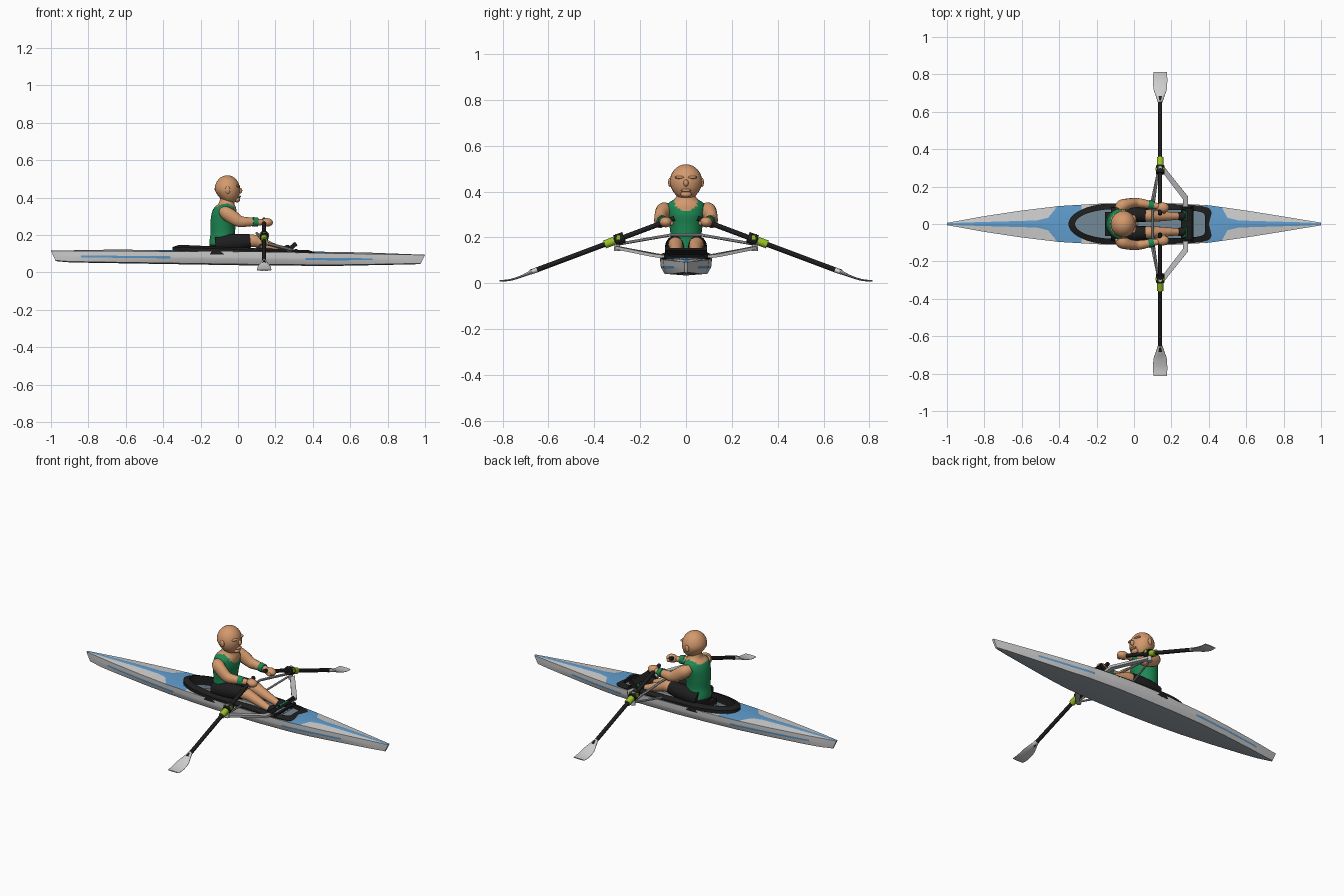
import bpy, bmesh, math
from mathutils import Vector, Matrix

if "Cube" in bpy.data.objects:
    bpy.data.objects.remove(bpy.data.objects["Cube"])

def mat(name, r, g, b):
    m = bpy.data.materials.new(name)
    m.diffuse_color = (r, g, b, 1)
    m.use_nodes = True
    m.node_tree.nodes["Principled BSDF"].inputs["Base Color"].default_value = m.diffuse_color
    return m

WHITE = mat("hull_white", .62, .62, .62)
BLUE = mat("deck_blue", .12, .34, .62)
FLOOR = mat("cockpit_grey_blue", .17, .25, .31)
UNDER = mat("underside_grey", .32, .37, .41)
BLACK = mat("black", .013, .013, .013)
SILVER = mat("silver", .5, .5, .5)
LIME = mat("lime", .32, .54, .02)
GREEN = mat("vest_green", .012, .25, .09)
SKIN = mat("skin", .65, .32, .155)

def finish(name, bm, mats, rule=None, angle=40):
    bmesh.ops.recalc_face_normals(bm, faces=bm.faces)
    if rule:
        for f in bm.faces:
            f.material_index = rule(f.calc_center_median())
    me = bpy.data.meshes.new(name)
    bm.to_mesh(me)
    bm.free()
    for m in mats:
        me.materials.append(m)
    me.polygons.foreach_set("use_smooth", [True] * len(me.polygons))
    me.set_sharp_from_angle(angle=math.radians(angle))
    ob = bpy.data.objects.new(name, me)
    bpy.context.collection.objects.link(ob)
    return ob

def interp(table, x):
    for (x0, y0), (x1, y1) in zip(table, table[1:]):
        if x <= x1:
            return y0 + (y1 - y0) * max(0, (x - x0) / (x1 - x0))
    return table[-1][1]

def catmull(rows, n):
    # smooth the rows of a sweep
    out = []
    for i in range(len(rows) - 1):
        p = [rows[max(0, min(len(rows) - 1, i + k))] for k in (-1, 0, 1, 2)]
        for j in range(n):
            t = j / n
            out.append([.5 * (2*b + (c-a)*t + (2*a-5*b+4*c-d)*t*t + (3*b-a-3*c+d)*t**3)
                        for a, b, c, d in zip(*p)])
    return out + [list(rows[-1])]

def sweep(name, rows, mats, side=(0, 0, 1), n=14, smooth=4, rule=None):
    # rows are x, y, z, half width along side, half width across
    rows = catmull(rows, smooth) if smooth > 1 else rows
    bm = bmesh.new()
    pts = [Vector(r[:3]) for r in rows]
    rings = []
    for i, r in enumerate(rows):
        t = (pts[min(i + 1, len(pts) - 1)] - pts[max(i - 1, 0)]).normalized()
        u = Vector(side)
        u = (u - t * u.dot(t)).normalized()
        v = t.cross(u)
        k = math.sqrt(2) if n == 4 else 1
        ring = []
        for j in range(n):
            a = math.tau * (j + .5) / n
            ring.append(bm.verts.new(pts[i] + u * math.cos(a) * r[3] * k + v * math.sin(a) * r[4] * k))
        rings.append(ring)
    for a, b in zip(rings, rings[1:]):
        for j in range(n):
            bm.faces.new((a[j], a[(j+1) % n], b[(j+1) % n], b[j]))
    bm.faces.new(rings[0])
    bm.faces.new(rings[-1])
    return finish(name, bm, mats, rule)

def ball(name, c, r, m, tilt=0, shape=None):
    bm = bmesh.new()
    bmesh.ops.create_uvsphere(bm, u_segments=24, v_segments=16, radius=1)
    for v in bm.verts:
        if shape:
            v.co = shape(v.co)
        v.co = Vector(c) + Matrix.Rotation(tilt, 3, 'Y') @ Vector([a * b for a, b in zip(v.co, r)])
    return finish(name, bm, [m], angle=80)

def box(name, c, size, m, tilt=0):
    bm = bmesh.new()
    bmesh.ops.create_cube(bm, size=1)
    for v in bm.verts:
        v.co = Vector(c) + Matrix.Rotation(tilt, 3, 'Y') @ Vector([a * b for a, b in zip(v.co, size)])
    return finish(name, bm, [m])

# Hull: lofted stations, with the cockpit well sunk into the deck
WIDTH = [(-1, .006), (-.8, .042), (-.6, .072), (-.4, .096), (-.2, .108), (0, .113),
         (.2, .112), (.4, .1), (.6, .072), (.8, .04), (1, .007)]
STRIPE = [(-1, .001), (-.9, .005), (-.52, .016), (-.46, .03), (-.41, .09), (-.34, .09),
          (.39, .09), (.47, .085), (.5, .03), (.56, .016), (.9, .006), (1, .001)]
DECK = [(-1, .115), (0, .11), (1, .093)]
KEEL = [(-1, .06), (-.9, .053), (0, .038), (.5, .034), (1, .044)]

def well(x):
    a, p = (.22, 2) if x < -.1 else (.49, 8)
    d = abs(x + .1) / a
    return .08 * (1 - d ** p) ** (1 / p) if d < 1 else 0

def in_well(x):
    return -.32 < x < .39

def build_hull():
    xs = sorted(set([round(-1 + i * .04, 3) for i in range(51)] +
                    [-.319, -.315, -.305, -.29, .31, .315, .37, .38, .386, .389, .395, -.46, -.42, .47, .5]))
    bm = bmesh.new()
    rings = []
    for x in xs:
        w, zd, zb = interp(WIDTH, x), interp(DECK, x), interp(KEEL, x)
        s = min(well(x) if in_well(x) else interp(STRIPE, x), w * .95)
        crown = .008 * min(1, w / .06)
        zc, zs = zd + crown, zd + crown * (1 - s / w)
        if in_well(x):
            zc = zs = .07 if x < .312 else .1
        s2 = min(s + .003, w * .98)
        zz = lambda f: zb + (zd - zb) * f
        half = [(0, zc), (s, zs), (s2, zd + crown * (1 - s2 / w)), (w, zd), (w * .99, zz(.62)),
                (w * .97, zz(.45)), (w * .84, zz(.08)), (0, zb)]
        ring = []
        for y, z in half + [(-y, z) for y, z in half[-2:0:-1]]:
            rake = .025 * (zd - z) / (zd - zb) * max(0, (abs(x) - .9) / .1)
            ring.append(bm.verts.new((x - math.copysign(max(0, rake), x), y, z)))
        rings.append(ring)
    mats = [WHITE, BLUE, FLOOR, UNDER]
    for i, (a, b) in enumerate(zip(rings, rings[1:])):
        x = (xs[i] + xs[i + 1]) / 2
        for j in range(14):
            f = bm.faces.new((a[j], a[(j+1) % 14], b[(j+1) % 14], b[j]))
            k = min(j, 13 - j)
            if k < 2:
                f.material_index = 2 if in_well(x) else 1
            elif k == 2:
                f.material_index = 1 if -.42 < x < -.28 or .38 < x < .47 else 0
            elif k == 4:
                f.material_index = 1 if -.86 < x < -.36 or .36 < x < .72 else 0
            elif k == 6:
                f.material_index = 3
    bm.faces.new(rings[0])
    bm.faces.new(rings[-1])
    finish("hull", bm, mats, angle=30)

build_hull()

# Cockpit rim: round at the stern, square at the bow
def rim_point(t, rear, front, w):
    c, s = math.cos(t), math.sin(t)
    a, p = (front, 8) if c > 0 else (rear, 2)
    x = -.1 + math.copysign(a * abs(c) ** (2 / p), c)
    return x, math.copysign(w * abs(s) ** (2 / p), s) * (1 - .2 * max(0, x))

bm = bmesh.new()
rings = []
for i in range(96):
    t = math.tau * (i + .5) / 96
    xo, yo = rim_point(t, .25, .515, .111)
    xi, yi = rim_point(t, .215, .48, .079)
    top = .134 - .038 * xo
    rings.append([bm.verts.new(p) for p in ((xo, yo, .095), (xo, yo, top - .012), (xi, yi, top), (xi, yi, .09))])
for i in range(96):
    a, b = rings[i], rings[(i + 1) % 96]
    for j in range(4):
        bm.faces.new((a[j], a[(j+1) % 4], b[(j+1) % 4], b[j]))
finish("cockpit_rim", bm, [BLACK])

# Seat, rails and footboard
box("seat", (-.09, 0, .1), (.13, .13, .03), BLACK)
box("footboard", (.285, 0, .125), (.075, .18, .012), BLACK, -.7)
box("board_crossbar", (.312, 0, .118), (.014, .19, .012), BLACK)
for s in (-1, 1):
    box("seat_rail", (.08, s * .03, .078), (.4, .01, .012), SILVER)
    box("foot_strap", (.272, s * .045, .127), (.02, .05, .012), GREEN, -.7)
    box("board_edge", (.28, s * .085, .13), (.08, .012, .02), BLACK, -.7)

# Rigger: arch over the legs, with a broad stay on each side
sweep("rigger_arch", [(.13, -.3, .17, .007, .007), (.1, -.07, .21, .007, .007), (.1, .07, .21, .007, .007),
                      (.13, .3, .17, .007, .007)], [SILVER], n=8, smooth=1)
for s in (-1, 1):
    sweep("rigger_stay", [(.275, s * .095, .115, .007, .013), (.275, s * .14, .122, .007, .015),
                          (.15, s * .3, .155, .007, .013)], [SILVER], n=4, smooth=1)
    sweep("rigger_brace", [(.09, s * .1, .12, .006, .006), (.13, s * .29, .155, .006, .006)], [SILVER], n=8, smooth=1)
    sweep("oarlock_pin", [(.14, s * .3, .14, .014, .014), (.14, s * .3, .215, .01, .01)], [SILVER], (1, 0, 0), smooth=1)

    # Oar: shaft, lock, collar and curved blade
    oz = lambda y: .272 - (y - .08) * .374
    def tube(name, y0, y1, r, m):
        sweep(name, [(.14, s * y, oz(y), r, r) for y in (y0, y1)], [m], (1, 0, 0), smooth=1)
    tube("oar_shaft", .05, .68, .011, BLACK)
    tube("oarlock", .27, .31, .024, BLACK)
    tube("oar_collar", .312, .355, .018, LIME)
    box("lock_gate", (.14, s * .295, .2), (.05, .016, .02), LIME)
    sweep("oar_blade", [(.14, s * .65, oz(.65), .012, .012), (.14, s * .685, .044, .024, .008),
                        (.14, s * .72, .029, .036, .005), (.14, s * .77, .014, .039, .004),
                        (.14, s * .813, .011, .037, .003)], [WHITE], (1, 0, 0))

# Rower's torso: shorts, vest with scooped neck, bare neck
def vest(c):
    if c.z < .15:
        return 1
    scoop = .318 + 7 * c.y * c.y if c.x > -.07 else .35
    return 2 if c.z > .366 or (abs(c.y) < .05 and c.z > scoop) else 0
sweep("torso", [(-.08, 0, .11, .08, .06), (-.085, 0, .15, .078, .068), (-.082, 0, .2, .068, .066),
                (-.08, 0, .26, .074, .068), (-.072, 0, .31, .084, .068), (-.063, 0, .345, .08, .056),
                (-.06, 0, .368, .05, .042), (-.058, 0, .39, .038, .038), (-.055, 0, .41, .036, .036)],
      [GREEN, BLACK, SKIN], (0, 1, 0), n=32, smooth=5, rule=vest)

# Head: skull with the jaw pushed forward, brow, nose, lips and ears
def skull(p):
    q = p.copy()
    low = max(0, -p.z)
    q.x = p.x * (1 - .22 * low) + .22 * low
    q.y = p.y * (1 - .1 * low)
    return q
ball("head", (-.057, 0, .442), (.068, .071, .077), SKIN, shape=skull)
ball("nose", (.011, 0, .437), (.012, .011, .015), SKIN)
ball("lips", (.005, 0, .405), (.011, .022, .007), SKIN)
ball("chin", (-.005, 0, .388), (.016, .024, .014), SKIN)
for s in (-1, 1):
    ball("brow", (-.002, s * .026, .462), (.013, .023, .007), SKIN)
    ball("ear", (-.055, s * .07, .44), (.013, .008, .02), SKIN)

    # Arms, wristbands and hands
    sweep("arm", [(-.085, s * .075, .33, .022, .022), (-.065, s * .095, .318, .036, .034),
                  (-.03, s * .108, .295, .037, .029), (.01, s * .113, .272, .031, .026),
                  (.05, s * .109, .27, .026, .024), (.13, s * .094, .268, .016, .016)], [SKIN])
    sweep("wristband", [(.078, s * .104, .27, .026, .025), (.106, s * .099, .269, .024, .023)], [GREEN], smooth=1, n=18)
    ball("hand", (.153, s * .088, .267), (.034, .027, .023), SKIN)
    ball("thumb", (.16, s * .066, .262), (.012, .012, .011), SKIN)

    # Legs, shorts and shoes
    sweep("shorts_leg", [(-.12, s * .048, .15, .04, .04), (-.05, s * .05, .157, .046, .042),
                         (.01, s * .05, .163, .044, .04), (.065, s * .047, .168, .037, .036)], [BLACK])
    sweep("leg", [(.04, s * .047, .168, .032, .032), (.085, s * .045, .168, .034, .033),
                  (.115, s * .043, .16, .03, .03), (.17, s * .042, .14, .025, .025),
                  (.24, s * .042, .115, .018, .018)], [SKIN])
    ball("shoe", (.25, s * .042, .118), (.036, .023, .019), BLACK, -.8)
